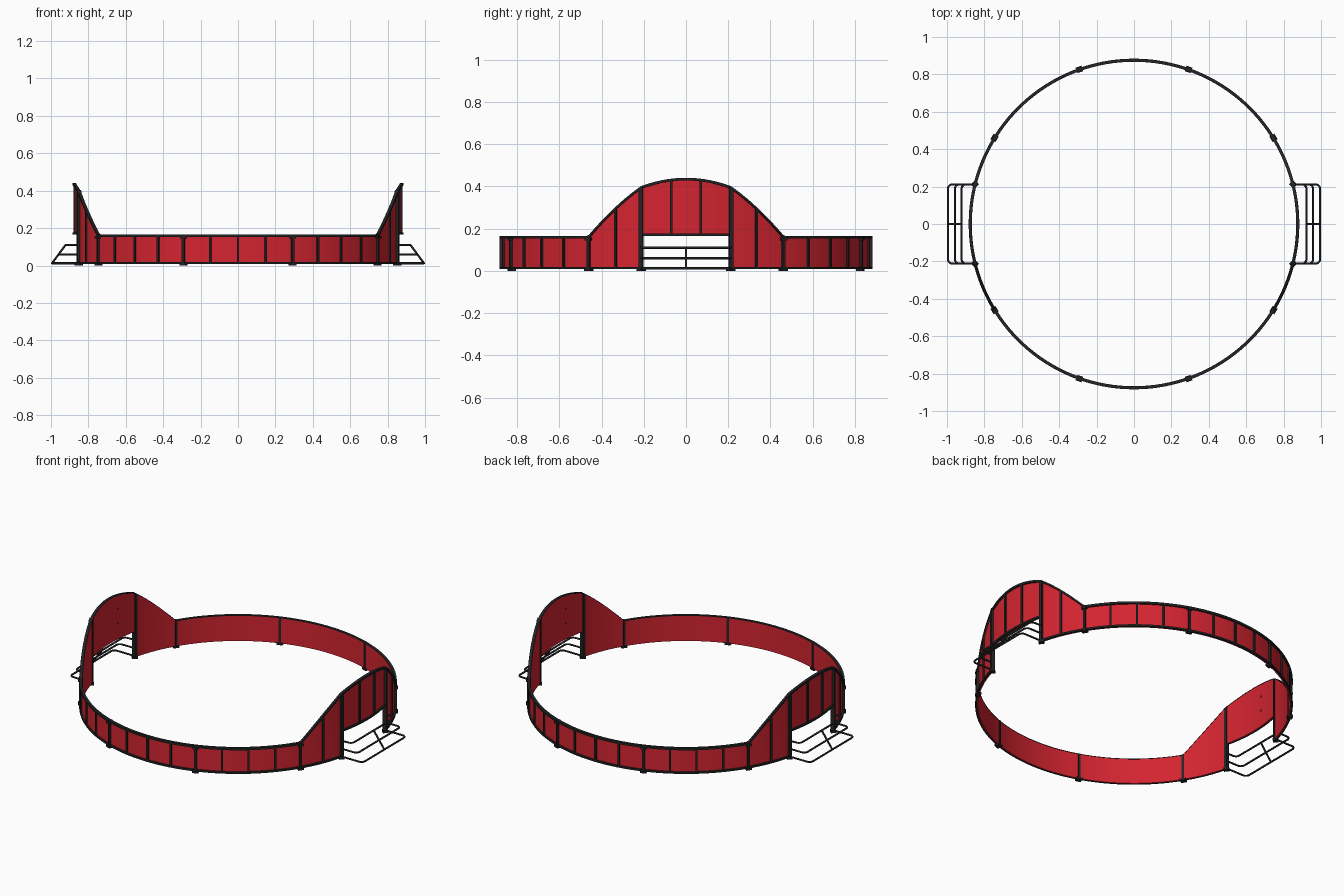
import bpy, bmesh, math
from math import radians, degrees, sin, cos, asin

if "Cube" in bpy.data.objects:
    bpy.data.objects.remove(bpy.data.objects["Cube"])


def material(name, rgb):
    m = bpy.data.materials.new(name)
    m.diffuse_color = (*rgb, 1)
    m.use_nodes = True
    m.node_tree.nodes["Principled BSDF"].inputs["Base Color"].default_value = m.diffuse_color
    return m


RED = material("red panel", (0.66, 0.018, 0.03))
BLACK = material("black steel", (0.017, 0.017, 0.019))

R = 0.874            # outer face of the red sheet
LOW, BASE = 0.165, 0.008
GATE, SIDE = 14.0, 31.7   # angles of gate posts and of the first wall posts
STEP = (180 - 2 * SIDE) / 12


def rim(a):
    """Height of the wall top at angle a in degrees."""
    y = abs(0.88 * sin(radians(a)))
    off = abs((a + 90) % 180 - 90)
    if off >= SIDE:
        return LOW
    if off <= GATE:
        return 0.44 - 0.04 * (y / 0.213) ** 2
    t = (y - 0.213) / (0.462 - 0.213)
    return 0.40 - 0.235 * t - 0.06 * t * (1 - t)  * -1


def arc_solid(bm, a0, a1, lo, hi, r0, r1):
    """Curved block between two angles, heights and radii."""
    n = max(1, math.ceil((a1 - a0) / 1.7))
    rows = []
    for i in range(n + 1):
        a = a0 + (a1 - a0) * i / n
        z0 = lo(a) if callable(lo) else lo
        z1 = hi(a) if callable(hi) else hi
        c, s = cos(radians(a)), sin(radians(a))
        rows.append([bm.verts.new((r * c, r * s, z))
                     for r, z in ((r0, z0), (r1, z0), (r1, z1), (r0, z1))])
    for p, q in zip(rows, rows[1:]):
        for k in range(4):
            j = (k + 1) % 4
            bm.faces.new((p[k], q[k], q[j], p[j]))
    bm.faces.new(rows[0])
    bm.faces.new(rows[-1][::-1])


def finish(bm, name, mat):
    bmesh.ops.recalc_face_normals(bm, faces=bm.faces[:])
    me = bpy.data.meshes.new(name)
    bm.to_mesh(me)
    bm.free()
    me.materials.append(mat)
    ob = bpy.data.objects.new(name, me)
    bpy.context.collection.objects.link(ob)
    bpy.ops.object.select_all(action='DESELECT')
    ob.select_set(True)
    bpy.context.view_layer.objects.active = ob
    bpy.ops.object.shade_smooth_by_angle(angle=radians(30))
    return ob


def build(name, mat, blocks):
    bm = bmesh.new()
    for b in blocks:
        arc_solid(bm, *b)
    finish(bm, name, mat)


# Sections of the ring: (start, end, bottom height)
sections = []
for base in (0, 180):
    sections += [(base - GATE, base + GATE, LOW),
                 (base + GATE, base + SIDE, BASE),
                 (base + SIDE, base + 180 - SIDE, BASE),
                 (base + 180 - SIDE, base + 180 - GATE, BASE)]

build("red_panels", RED,
      [(a, b, lo, rim, R - 0.006, R) for a, b, lo in sections])
build("top_rail", BLACK,
      [(a, b, lambda t: rim(t) - 0.012, lambda t: rim(t) + 0.001, R + 0.0003, R + 0.010)
       for a, b, lo in sections]
      + [(a, b, lambda t: rim(t) - 0.003, lambda t: rim(t) + 0.001, R - 0.007, R + 0.001)
         for a, b, lo in sections])
build("bottom_rail", BLACK,
      [(a, b, lo, lo + 0.011, R + 0.0003, R + 0.010) for a, b, lo in sections])

# Post and rib positions around the ring
gate_posts, wall_posts, ribs = [], [], []
for base in (0, 180):
    gate_posts += [base - GATE, base + GATE]
    wall_posts += [base + SIDE + STEP * k for k in (0, 4, 8, 12)]
    ribs += [(base + SIDE + STEP * k, BASE) for k in range(12) if k % 4]
    mid = degrees(asin(0.335 / 0.88))
    ribs += [(base + mid, BASE), (base - mid, BASE),
             (base + 4.6, LOW), (base - 4.6, LOW)]

build("outer_ribs", BLACK,
      [(a - 0.38, a + 0.38, lo, lambda t: rim(t) - 0.002, R + 0.0003, R + 0.009)
       for a, lo in ribs])
build("wall_posts", BLACK,
      [(a - 0.45, a + 0.45, 0.0, rim, R - 0.010, R + 0.012) for a in wall_posts])
build("post_clamps", BLACK,
      [(a - 1.1, a + 1.1, z, z + 0.012, R - 0.013, R + 0.018)
       for a in wall_posts for z in (0.0,)]
      + [(a - 1.0, a + 1.0, 0.145, 0.157, R, R + 0.017) for a in wall_posts])
build("gate_posts", BLACK,
      [(a - 0.6, a + 0.6, 0.0, rim, R - 0.010, R + 0.014) for a in gate_posts])

# Diamond feet under the gate posts
bm = bmesh.new()
for a in gate_posts:
    c, s = 0.877 * cos(radians(a)), 0.877 * sin(radians(a))
    pts = [(c + 0.022 * dx, s + 0.022 * dy) for dx, dy in ((1, 0), (0, 1), (-1, 0), (0, -1))]
    low = [bm.verts.new((x, y, 0.0)) for x, y in pts]
    top = [bm.verts.new((x, y, 0.013)) for x, y in pts]
    bm.faces.new(low[::-1])
    bm.faces.new(top)
    for k in range(4):
        j = (k + 1) % 4
        bm.faces.new((low[k], low[j], top[j], top[k]))
finish(bm, "gate_feet", BLACK)

# Small bolts on the inner face of each gate panel
build("gate_bolts", BLACK,
      [(a - 0.25, a + 0.25, z, z + 0.008, R - 0.009, R - 0.005)
       for a in (-4.6, 175.4) for z in (0.26, 0.35)])


def tube(name, points, radius=0.0055):
    cu = bpy.data.curves.new(name, 'CURVE')
    cu.dimensions = '3D'
    cu.bevel_depth = radius
    cu.bevel_resolution = 2
    cu.use_fill_caps = True
    sp = cu.splines.new('POLY')
    sp.points.add(len(points) - 1)
    for p, co in zip(sp.points, points):
        p.co = (*co, 1)
    sp.use_smooth = True
    cu.materials.append(BLACK)
    ob = bpy.data.objects.new(name, cu)
    bpy.context.collection.objects.link(ob)
    bpy.ops.object.select_all(action='DESELECT')
    ob.select_set(True)
    bpy.context.view_layer.objects.active = ob
    bpy.ops.object.convert(target='MESH')


# Tubular steps outside both gates: three rounded loops and a centre strut
for side, label in ((1, "right"), (-1, "left")):
    for i, (x, z) in enumerate(((0.922, 0.11), (0.958, 0.06), (0.9945, 0.012))):
        r, w = 0.024, 0.212
        corner = [(x - r + r * sin(radians(t)), w - r + r * cos(radians(t)))
                  for t in range(0, 91, 18)]
        half = [(0.862, w)] + corner
        path = half + [(px, -py) for px, py in reversed(half)]
        tube(f"{label}_step_bar_{i + 1}", [(side * px, py, z) for px, py in path])
    tube(f"{label}_step_strut", [(side * 0.922, 0, 0.11), (side * 0.9945, 0, 0.012)])
